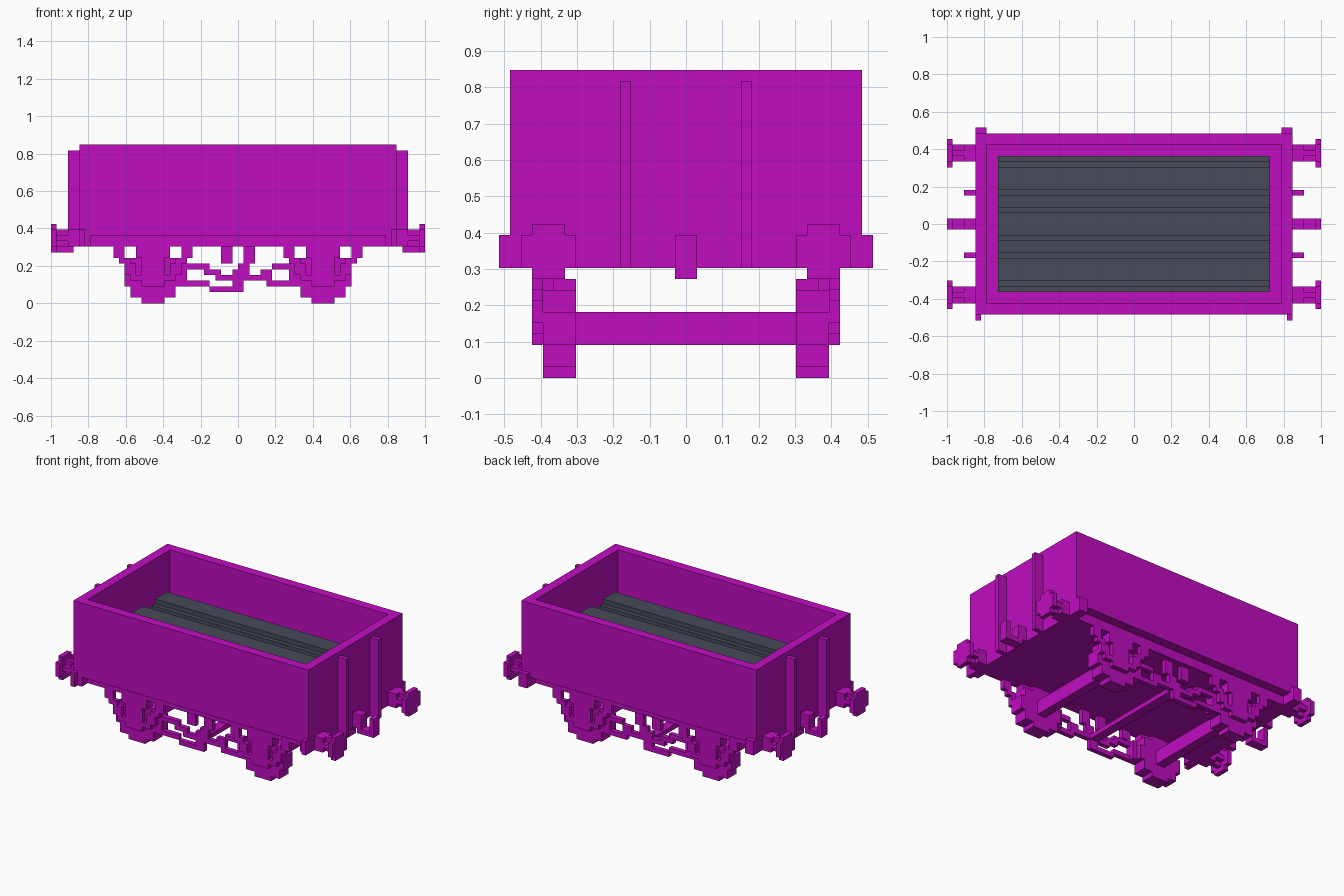
import bpy
import bmesh
from mathutils import Matrix, Vector

U = 1 / 33  # one block of the grid

cube = bpy.data.objects.get("Cube")
if cube:
    bpy.data.objects.remove(cube, do_unlink=True)


def material(name, color):
    m = bpy.data.materials.new(name)
    m.use_nodes = True
    m.diffuse_color = color
    m.node_tree.nodes["Principled BSDF"].inputs["Base Color"].default_value = color
    return m


MAGENTA = material("magenta paint", (0.53, 0.004, 0.53, 1))
SLATE = material("slate load", (0.062, 0.07, 0.095, 1))


def blocks(name, boxes, mat=MAGENTA, flips=((1, 1),)):
    """One object from (x0, x1, y0, y1, z0, z1) boxes, repeated per sign flip."""
    bm = bmesh.new()
    for fx, fy in flips:
        for x0, x1, y0, y1, z0, z1 in boxes:
            centre = Vector((fx * (x0 + x1), fy * (y0 + y1), z0 + z1)) * U / 2
            size = Vector((x1 - x0, y1 - y0, z1 - z0)) * U
            bmesh.ops.create_cube(bm, size=1, matrix=Matrix.LocRotScale(centre, None, size))
    mesh = bpy.data.meshes.new(name)
    bm.to_mesh(mesh)
    bm.free()
    mesh.materials.append(mat)
    obj = bpy.data.objects.new(name, mesh)
    bpy.context.collection.objects.link(obj)
    return obj


ENDS = ((1, 1), (-1, 1))
SIDES = ((1, 1), (1, -1))
CORNERS = ENDS + ((1, -1), (-1, -1))

# Open box body
blocks("floor", [(-26, 26, -14, 14, 10, 12)])
blocks("side_wall", [(-28, 28, 14, 16, 12, 28)], flips=SIDES)
blocks("end_wall", [(26, 28, -14, 14, 12, 28)], flips=ENDS)
blocks("headstock", [(26, 28, -16, 16, 10, 12)], flips=ENDS)
blocks("back_corner_bracket", [(26, 28, 16, 17, 10, 13)], flips=ENDS)
blocks("front_corner_bracket", [(27, 28, -17, -16, 10, 13)], flips=ENDS)
blocks("end_rib", [(28, 30, 5, 6, 10, 27)], flips=CORNERS)

# Ridged load: a base slab, then stepped ridges
load = [(-24, 24, -12, 12, 12, 19)]
for y in (-8, 0, 8):
    load.append((-24, 24, y - 3, y + 3, 19, 20))
    load.append((-24, 24, y - 2, y + 2, 20, 21))
blocks("load", load, SLATE)

# Buffers and couplings
blocks("buffer", [
    (28, 30, 11, 14, 10, 13),
    (30, 32, 12, 13, 10, 13),
    (30, 32, 11, 14, 11, 12),
    (32, 33, 10, 15, 10, 13),
    (32, 33, 11, 14, 9, 14),
], flips=CORNERS)
blocks("coupling_hook", [
    (28, 30, -1, 1, 10, 13),
    (29, 33, -1, 1, 9, 10),
    (32, 33, -1, 1, 10, 13),
], flips=ENDS)

# Running gear: stepped round wheels from half-width per layer
wheel = []
for half, z0, z1 in ((2, 0, 1), (4, 1, 3), (5, 3, 6), (4, 6, 8), (2, 8, 9)):
    wheel.append((15 - half, 15 + half, 10, 13, z0, z1))
blocks("wheel", wheel, flips=CORNERS)
blocks("axle", [(14, 16, -10, 10, 3, 6)], flips=ENDS)
blocks("axle_guard", [(12, 18, 12, 14, 8, 10), (13, 17, 13, 14, 3, 8)], flips=CORNERS)

# Leaf spring: hanger, then leaves stepping down to the axle box
spring = []
for s in (-1, 1):
    for a, b, z0, z1 in ((5, 7, 8, 10), (4, 6, 7, 8), (3, 5, 5, 7), (2, 4, 4, 5)):
        x0, x1 = sorted((15 + s * a, 15 + s * b))
        spring.append((x0, x1, 13, 14, z0, z1))
blocks("leaf_spring", spring, flips=CORNERS)

# Brake gear between the wheels
blocks("brake_shoe", [(9, 10, 11, 13, 3, 7)], flips=CORNERS)
blocks("brake_hanger", [(1, 3, 12, 13, 7, 10)], flips=CORNERS)
rods = [
    (6, 9, 6, 7), (4, 6, 5, 6), (2, 6, 4, 5), (-1, 2, 4, 6), (0, 2, 6, 7),
    (-4, -1, 4, 5), (-6, -3, 5, 6), (-9, -5, 6, 7),
    (-9, -5, 3, 4), (-5, 1, 2, 3), (5, 9, 3, 4), (-1, 1, 3, 4),
]
blocks("brake_rods", [(a, b, 12, 13, c, d) for a, b, c, d in rods], flips=SIDES)
blocks("brake_shaft", [(-1, 1, -12, 12, 4, 5)])
